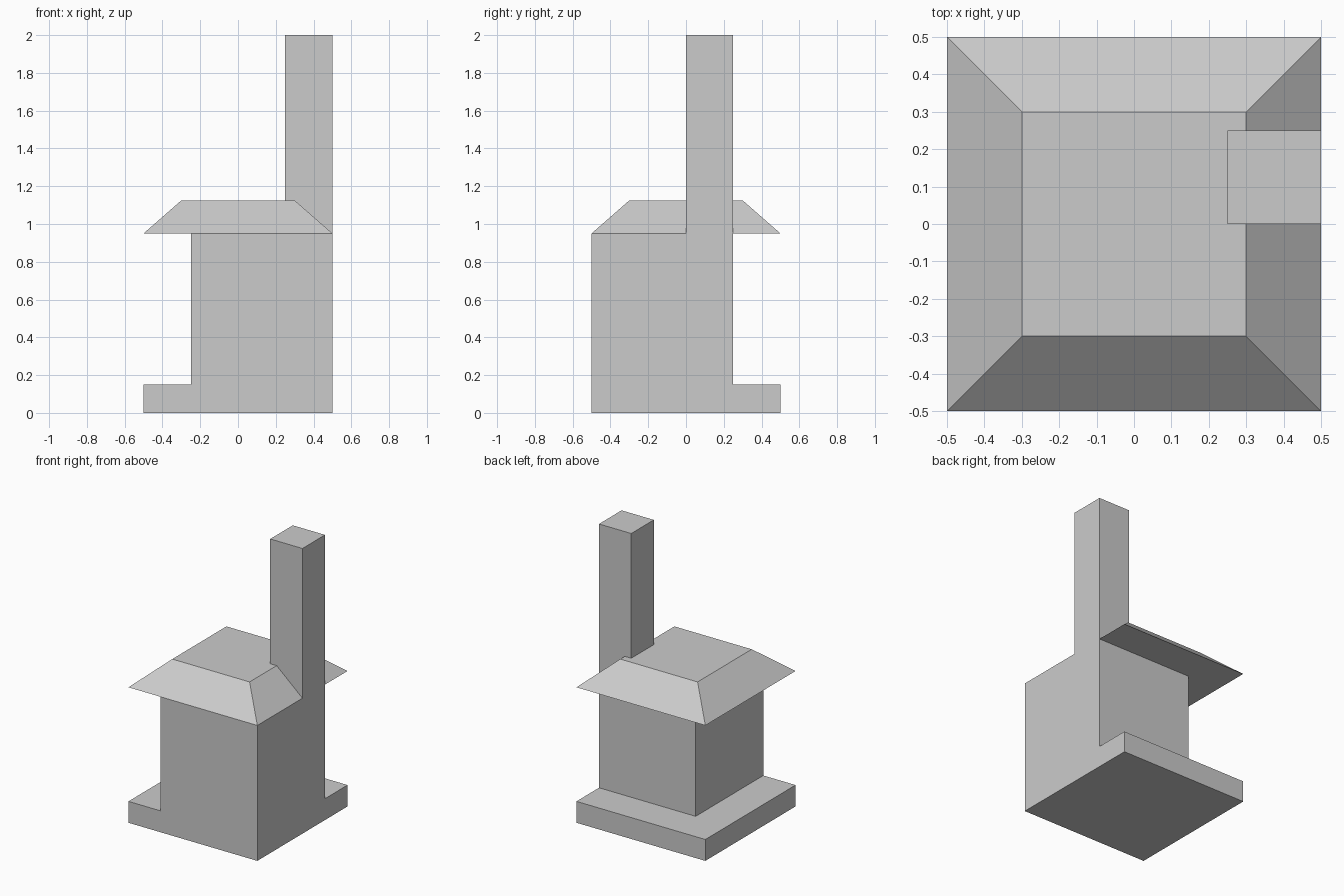
import bpy
import bmesh

if "Cube" in bpy.data.objects:
    bpy.data.objects.remove(bpy.data.objects["Cube"])


def block(name, x, y, z, top_scale=1.0):
    """Box spanning the given ranges; top_scale tapers its upper face."""
    bm = bmesh.new()
    bmesh.ops.create_cube(bm, size=1.0)
    for v in bm.verts:
        s = top_scale if v.co.z > 0 else 1.0
        v.co = [(a + b) / 2 + c * k * (b - a)
                for (a, b), c, k in zip((x, y, z), v.co, (s, s, 1.0))]
    mesh = bpy.data.meshes.new(name)
    bm.to_mesh(mesh)
    bm.free()
    obj = bpy.data.objects.new(name, mesh)
    bpy.context.collection.objects.link(obj)
    return obj


# Square plinth under the whole house
block("base", (-0.5, 0.5), (-0.5, 0.5), (0.0, 0.15))
# House body, flush with the front right corner
block("walls", (-0.25, 0.5), (-0.5, 0.25), (0.15, 0.95))
# Flat-topped hipped roof
block("roof", (-0.5, 0.5), (-0.5, 0.5), (0.95, 1.125), top_scale=0.6)
# Chimney rising from the right wall through the roof
block("chimney", (0.25, 0.5), (0.0, 0.25), (0.95, 2.0))
